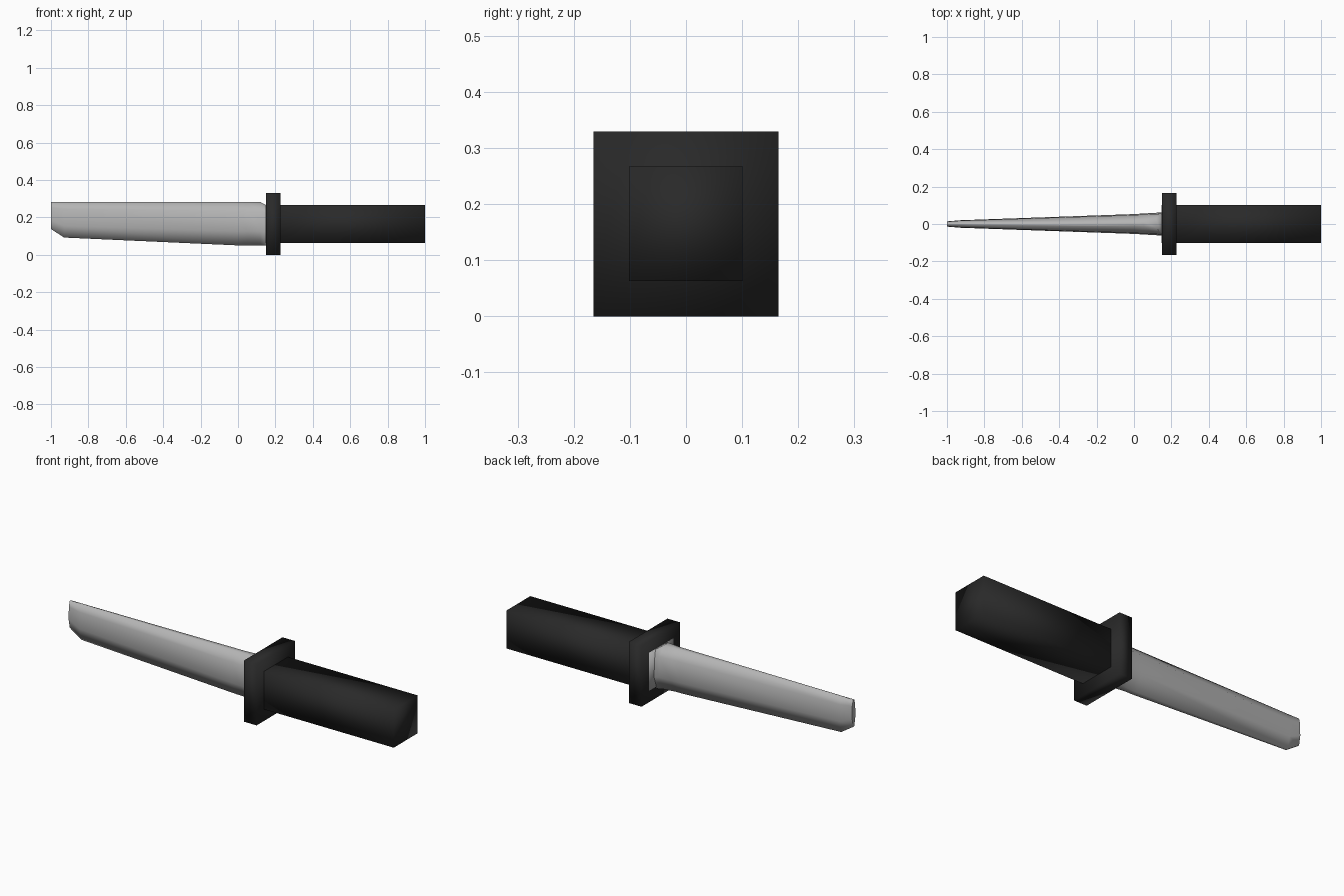
import bpy, bmesh, math

if "Cube" in bpy.data.objects:
    bpy.data.objects.remove(bpy.data.objects["Cube"])


def material(name, c):
    m = bpy.data.materials.new(name)
    m.diffuse_color = (c, c, c, 1)
    m.use_nodes = True
    m.node_tree.nodes["Principled BSDF"].inputs["Base Color"].default_value = m.diffuse_color
    return m


dark = material("dark_grey", 0.022)
steel = material("steel_grey", 0.46)


def box(name, x0, x1, half, zc, mat):
    bpy.ops.mesh.primitive_cube_add(size=1, location=((x0 + x1) / 2, 0, zc))
    o = bpy.context.object
    o.name = name
    o.scale = (x1 - x0, half * 2, half * 2)
    bpy.ops.object.transform_apply(location=False, rotation=False, scale=True)
    o.data.materials.append(mat)
    bpy.ops.object.shade_smooth()
    return o


# Softly shaded grip and square guard, steel collar plate at the blade root
box("handle", 0.22, 1.0, 0.102, 0.165, dark)
box("guard", 0.15, 0.226, 0.1645, 0.1645, dark)
box("blade_collar", 0.147, 0.153, 0.102, 0.165, steel)

# Blade stations: x, bottom z, top z, half widths (top edge, belly, bottom edge)
stations = [
    (0.15, 0.05, 0.265, 0.050, 0.063, 0.040),
    (0.12, 0.05, 0.282, 0.022, 0.060, 0.025),
    (0.05, 0.05, 0.282, 0.014, 0.056, 0.014),
    (0.00, 0.05, 0.282, 0.013, 0.053, 0.013),
    (-0.93, 0.092, 0.282, 0.005, 0.020, 0.006),
    (-1.00, 0.138, 0.282, 0.005, 0.014, 0.005),
]
bm = bmesh.new()
rings = []
for x, zb, zt, wt, wm, wb in stations:
    h = zt - zb
    side = [(wt, zt), (wm * 0.9, zb + h * 0.8), (wm, zb + h * 0.33), (wb, zb)]
    loop = side + [(-y, z) for y, z in reversed(side)]
    rings.append([bm.verts.new((x, y, z)) for y, z in loop])
for a, b in zip(rings, rings[1:]):
    n = len(a)
    for i in range(n):
        j = (i + 1) % n
        bm.faces.new((a[i], a[j], b[j], b[i]))
bm.faces.new(rings[0])
bm.faces.new(rings[-1])
bmesh.ops.recalc_face_normals(bm, faces=bm.faces)
me = bpy.data.meshes.new("blade")
bm.to_mesh(me)
bm.free()
blade = bpy.data.objects.new("blade", me)
bpy.context.collection.objects.link(blade)
me.materials.append(steel)
bpy.ops.object.select_all(action='DESELECT')
blade.select_set(True)
bpy.context.view_layer.objects.active = blade
bpy.ops.object.shade_smooth_by_angle(angle=math.radians(80))
